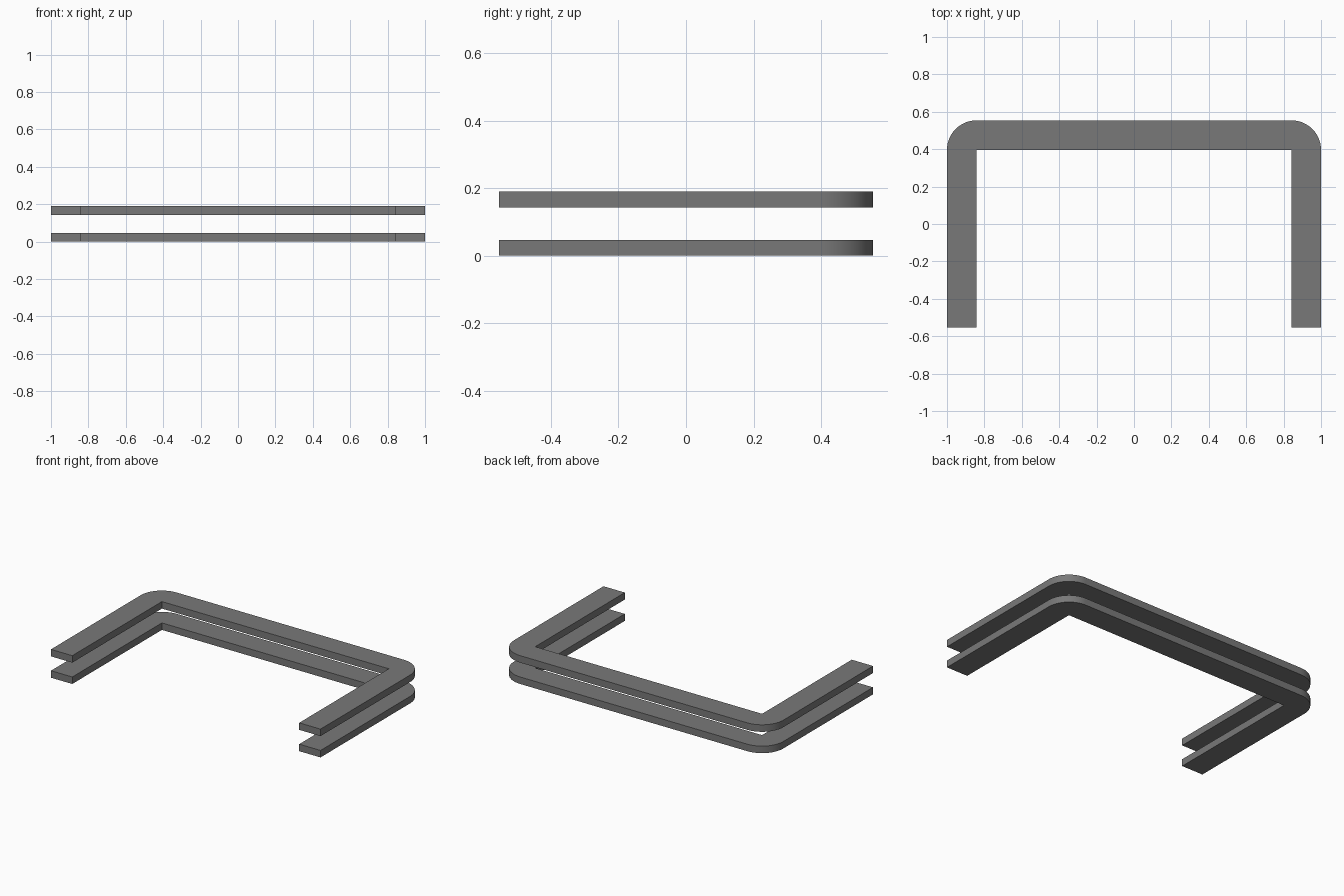
import bpy, bmesh
from math import sin, cos, pi

HALF_X, HALF_Y = 1.0, 0.554   # outer half sizes
WIDTH, THICK = 0.158, 0.047   # bar section
GAP_Z = 0.143                 # base height of the upper bracket
SEGMENTS = 24                 # steps per rounded corner

cube = bpy.data.objects.get("Cube")
if cube:
    bpy.data.objects.remove(cube, do_unlink=True)

grey = bpy.data.materials.new("dark grey")
grey.use_nodes = True
colour = (0.19, 0.19, 0.19, 1)
grey.diffuse_color = colour
grey.node_tree.nodes["Principled BSDF"].inputs["Base Color"].default_value = colour


def half_outline():
    """Left half of the U profile, from the outer back corner to the inner corner."""
    cx, cy = HALF_X - WIDTH, HALF_Y - WIDTH
    arc = [(cx + WIDTH * cos(a), cy + WIDTH * sin(a))
           for a in (pi / 2 * (1 - i / SEGMENTS) for i in range(SEGMENTS + 1))]
    return arc + [(HALF_X, -HALF_Y), (cx, -HALF_Y), (cx, cy)]


def u_bracket(name, z):
    """Flat U-shaped bar with round outer corners and sharp inner corners."""
    left = half_outline()
    outline = left + [(-x, y) for x, y in reversed(left)]
    bm = bmesh.new()
    base = bm.faces.new([bm.verts.new((x, y, 0)) for x, y in outline])
    top = bmesh.ops.extrude_face_region(bm, geom=[base])["geom"]
    verts = [v for v in top if isinstance(v, bmesh.types.BMVert)]
    bmesh.ops.translate(bm, verts=verts, vec=(0, 0, THICK))
    bmesh.ops.recalc_face_normals(bm, faces=bm.faces)
    mesh = bpy.data.meshes.new(name)
    bm.to_mesh(mesh)
    bm.free()
    mesh.materials.append(grey)
    obj = bpy.data.objects.new(name, mesh)
    obj.location.z = z
    bpy.context.collection.objects.link(obj)
    # Smooth only the rounded corners
    bpy.ops.object.select_all(action='DESELECT')
    obj.select_set(True)
    bpy.context.view_layer.objects.active = obj
    bpy.ops.object.shade_smooth_by_angle(angle=pi / 6)


u_bracket("lower_bracket", 0)
u_bracket("upper_bracket", GAP_Z)
